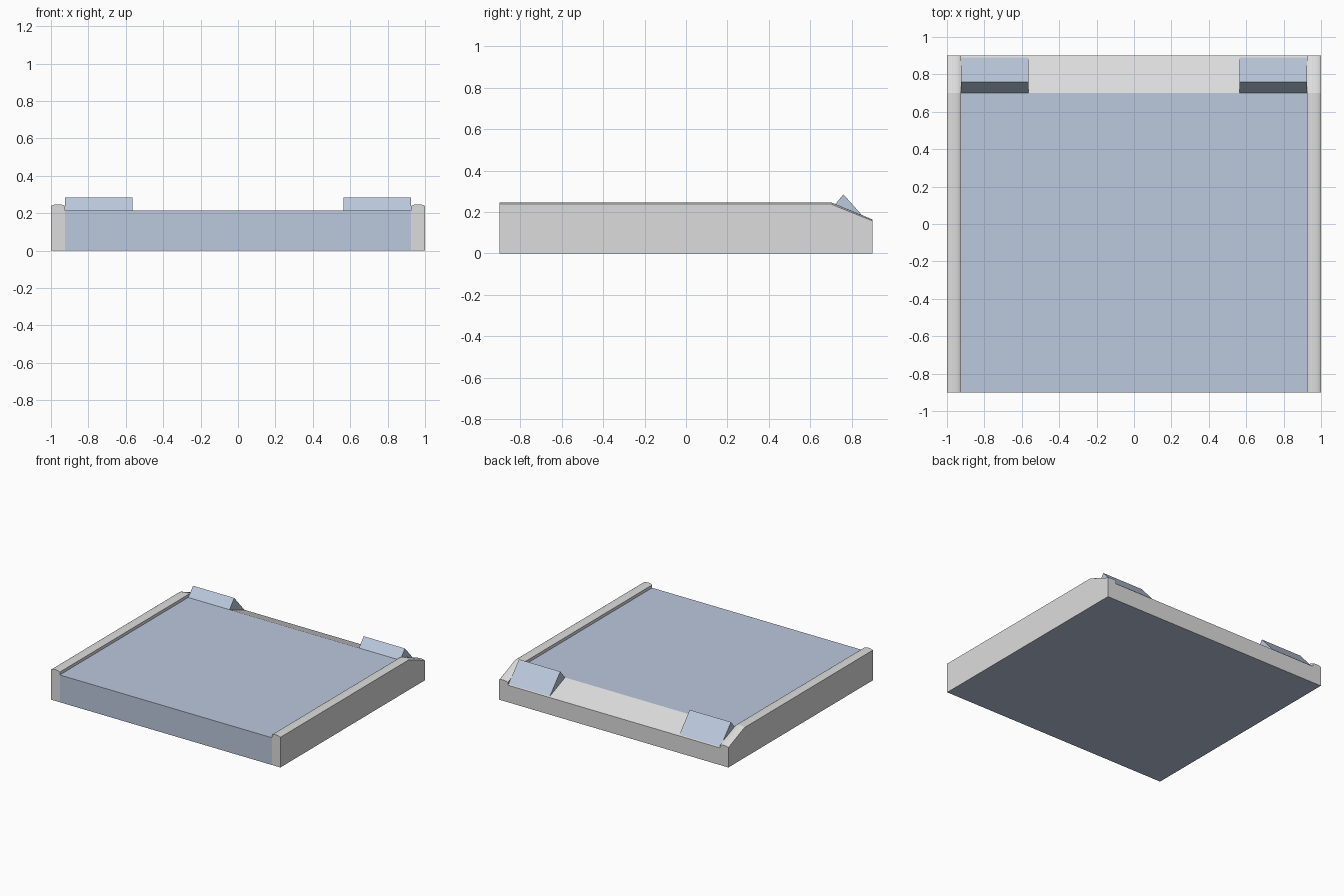
import bpy, bmesh

if "Cube" in bpy.data.objects:
    bpy.data.objects.remove(bpy.data.objects["Cube"])


def material(name, rgb):
    m = bpy.data.materials.new(name)
    m.diffuse_color = (*rgb, 1)
    m.use_nodes = True
    m.node_tree.nodes["Principled BSDF"].inputs["Base Color"].default_value = m.diffuse_color
    return m


BLUE = material("pale blue", (0.50, 0.58, 0.72))
GREY = material("light grey", (0.72, 0.72, 0.72))


def loft(name, rings, rule):
    """Skin matching rings, cap both ends, colour each face by its normal."""
    bm = bmesh.new()
    loops = [[bm.verts.new(p) for p in r] for r in rings]
    n = len(loops[0])
    for a, b in zip(loops, loops[1:]):
        for i in range(n):
            j = (i + 1) % n
            bm.faces.new((a[i], a[j], b[j], b[i]))
    bm.faces.new(loops[0])
    bm.faces.new(loops[-1])
    bmesh.ops.recalc_face_normals(bm, faces=bm.faces)
    bm.normal_update()
    for f in bm.faces:
        f.material_index = rule(f.normal)
    me = bpy.data.meshes.new(name)
    bm.to_mesh(me)
    bm.free()
    me.materials.append(BLUE)
    me.materials.append(GREY)
    ob = bpy.data.objects.new(name, me)
    bpy.context.collection.objects.link(ob)
    return ob


def extrude_x(name, profile, x0, x1, rule):
    return loft(name, [[(x, y, z) for y, z in profile] for x in (x0, x1)], rule)


# Main slab: blue, with a grey sloped rear and back wall
extrude_x("slab", [(-0.9, 0), (-0.9, 0.215), (0.7, 0.215), (0.9, 0.135), (0.9, 0)],
          -0.925, 0.925, lambda n: int(n.y > 0.1))

for side, s in (("left", -1), ("right", 1)):
    # Side rail with a crowned top that drops along the rear slope
    rings = []
    for y, edge, crown in ((-0.9, 0.238, 0.009), (0.7, 0.238, 0.009), (0.9, 0.157, 0.007)):
        top = [(0.925, 0), (0.938, 0.7), (0.953, 1), (0.972, 1), (0.987, 0.7), (1.0, 0)]
        ring = [(s * x, y, edge + crown * k) for x, k in top]
        rings.append(ring + [(s, y, 0), (s * 0.925, y, 0)])
    loft(side + "_rail", rings, lambda n: int(n.z > -0.9))

    # Wedge block sitting on the rear slope
    extrude_x(side + "_wedge", [(0.7, 0.213), (0.76, 0.285), (0.89, 0.139)],
              s * 0.565, s * 0.925, lambda n: 0)
